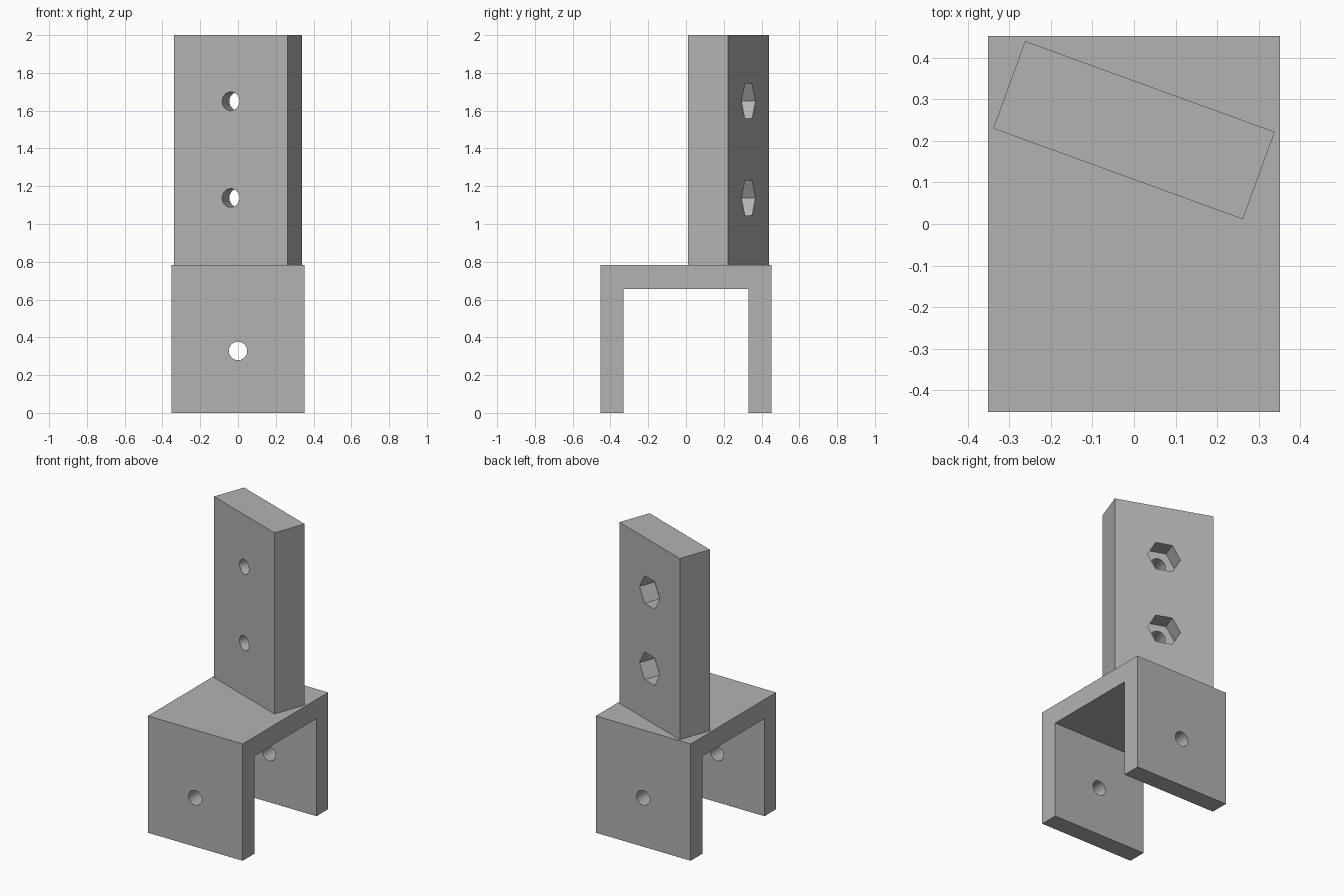
import bpy, bmesh
from math import radians, sin, cos, pi
from mathutils import Matrix, Vector

cube = bpy.data.objects.get("Cube")
if cube:
    bpy.data.objects.remove(cube, do_unlink=True)

grey = bpy.data.materials.new("plain grey")
grey.use_nodes = True
colour = (0.45, 0.45, 0.45, 1)
grey.diffuse_color = colour
grey.node_tree.nodes["Principled BSDF"].inputs["Base Color"].default_value = colour


def prism(name, points, start, end, matrix):
    """Extrude a flat outline along its local z, then place it."""
    bm = bmesh.new()
    face = bm.faces.new([bm.verts.new((x, y, start)) for x, y in points])
    out = bmesh.ops.extrude_face_region(bm, geom=[face])
    top = [v for v in out["geom"] if isinstance(v, bmesh.types.BMVert)]
    bmesh.ops.translate(bm, verts=top, vec=(0, 0, end - start))
    bmesh.ops.recalc_face_normals(bm, faces=bm.faces)
    mesh = bpy.data.meshes.new(name)
    bm.to_mesh(mesh)
    bm.free()
    mesh.materials.append(grey)
    obj = bpy.data.objects.new(name, mesh)
    obj.matrix_world = matrix
    bpy.context.collection.objects.link(obj)
    return obj


def ring(radius, sides):
    return [(radius * cos(2 * pi * i / sides), radius * sin(2 * pi * i / sides))
            for i in range(sides)]


def boolean(target, tool, operation):
    mod = target.modifiers.new(tool.name, 'BOOLEAN')
    mod.operation = operation
    mod.solver = 'EXACT'
    mod.object = tool
    bpy.context.view_layer.update()
    bpy.context.view_layer.objects.active = target
    bpy.ops.object.modifier_apply(modifier=mod.name)
    bpy.data.objects.remove(tool, do_unlink=True)


# Main sizes
half_w, half_d, inner_d = 0.352, 0.453, 0.33
deck_under, deck_top, top = 0.655, 0.784, 2.0
slab_l, slab_t, hole_r = 0.32, 0.112, 0.049

# U-shaped bracket: side profile extruded across the width
profile = [(-half_d, 0), (-inner_d, 0), (-inner_d, deck_under), (inner_d, deck_under),
           (inner_d, 0), (half_d, 0), (half_d, deck_top), (-half_d, deck_top)]
across = Matrix(((0, 0, 1, 0), (1, 0, 0, 0), (0, 1, 0, 0), (0, 0, 0, 1)))
bracket = prism("bracket", profile, -half_w, half_w, across)

# Upright slab, turned on the deck
turn = Matrix.Translation(Vector((0, 0.226, 0))) @ Matrix.Rotation(radians(-20), 4, 'Z')
slab = prism("slab", [(-slab_l, -slab_t), (slab_l, -slab_t), (slab_l, slab_t), (-slab_l, slab_t)],
             deck_top - 0.05, top, turn)
boolean(bracket, slab, 'UNION')

# Pin hole through both legs (local z runs towards the back)
to_back = Matrix.Rotation(radians(-90), 4, 'X')
pin = prism("pin_cutter", ring(hole_r, 48), -1, 1,
            Matrix.Translation(Vector((0, 0, 0.328))) @ to_back)
boolean(bracket, pin, 'DIFFERENCE')

# Bolt holes with hexagonal nut pockets at the back of the slab
for z in (1.138, 1.65):
    place = turn @ Matrix.Translation(Vector((0, 0, z))) @ to_back
    boolean(bracket, prism("bolt_cutter", ring(hole_r, 48), -0.3, 0.3, place), 'DIFFERENCE')
    boolean(bracket, prism("nut_cutter", ring(0.107, 6), 0, 0.3, place), 'DIFFERENCE')

bracket.name = "bracket_with_upright"
bpy.ops.object.select_all(action='DESELECT')
bracket.select_set(True)
bpy.context.view_layer.objects.active = bracket
bpy.ops.object.shade_smooth_by_angle(angle=radians(30))
